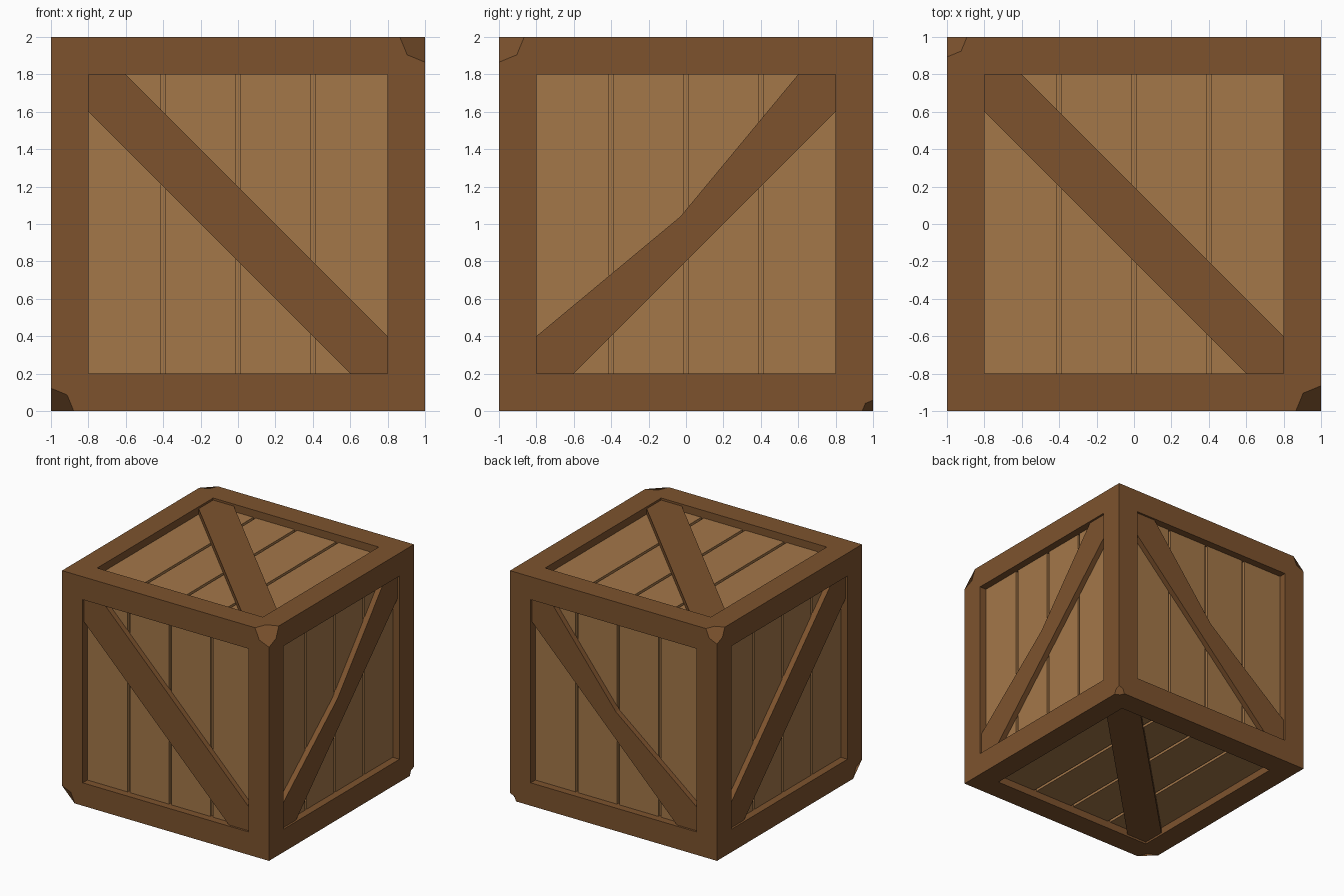
import bpy, bmesh
from mathutils import Vector

if "Cube" in bpy.data.objects:
    bpy.data.objects.remove(bpy.data.objects["Cube"])

FRAME = 0.2      # border width
FLOOR = 0.09     # depth of groove bottoms
PANEL = 0.065    # depth of plank faces
BRACE = 0.018    # depth of brace faces
GROOVE = 0.025   # gap between planks
C = Vector((0, 0, 1))


def material(name, rgb):
    m = bpy.data.materials.new(name)
    m.diffuse_color = (*rgb, 1)
    m.use_nodes = True
    m.node_tree.nodes["Principled BSDF"].inputs["Base Color"].default_value = m.diffuse_color
    return m


dark_wood = material("dark_wood", (0.205, 0.086, 0.027))
light_wood = material("light_wood", (0.37, 0.184, 0.066))


def finish(name, bm, *mats):
    bmesh.ops.recalc_face_normals(bm, faces=bm.faces[:])
    me = bpy.data.meshes.new(name)
    bm.to_mesh(me)
    bm.free()
    for m in mats:
        me.materials.append(m)
    ob = bpy.data.objects.new(name, me)
    bpy.context.collection.objects.link(ob)
    return ob


# Crate frame: cube with each side inset and pushed in
bm = bmesh.new()
bmesh.ops.create_cube(bm, size=2)
bmesh.ops.translate(bm, verts=bm.verts[:], vec=C)
sides = bm.faces[:]
bmesh.ops.inset_individual(bm, faces=sides, thickness=FRAME, use_even_offset=True)
floors = bmesh.ops.extrude_discrete_faces(bm, faces=sides)["faces"]
for f in floors:
    f.normal_update()
    f.material_index = 1
    bmesh.ops.translate(bm, verts=f.verts[:], vec=-f.normal * FLOOR)

# Chipped corners
for corner, size in (((1, -1, 2), 0.135), ((-1, -1, 0), 0.122),
                     ((1, 1, 0), 0.058), ((-1, 1, 2), 0.107)):
    v = min(bm.verts, key=lambda p: (p.co - Vector(corner)).length)
    bmesh.ops.bevel(bm, geom=[v], offset=size, offset_type='OFFSET',
                    segments=1, profile=0.5, affect='VERTICES', material=0)
finish("crate_frame", bm, dark_wood, light_wood)


def prism(bm, axes, outline, depth_out, depth_in):
    """Extruded outline lying on one side of the crate."""
    u, v, n = axes
    rings = [[bm.verts.new(C + u * a + v * b + n * (1 - d)) for a, b in outline]
             for d in (depth_out, depth_in)]
    bm.faces.new(rings[0])
    bm.faces.new(rings[1][::-1])
    k = len(outline)
    for i in range(k):
        j = (i + 1) % k
        bm.faces.new((rings[0][i], rings[1][i], rings[1][j], rings[0][j]))


X, Y, Z = Vector((1, 0, 0)), Vector((0, 1, 0)), Vector((0, 0, 1))
# side name: (axes, brace mirrored, worn point on the brace's upper edge)
SIDES = {
    "front": ((X, Z, -Y), False, None),
    "right": ((Y, Z, X), True, (0.03, 0.04)),
    "back": ((-X, Z, Y), False, (0.01, 0.03)),
    "left": ((-Y, Z, -X), True, None),
    "top": ((X, Y, Z), False, None),
    "bottom": ((-X, Y, -Z), False, None),
}
h = 1 - FRAME
for side, (axes, mirrored, worn) in SIDES.items():
    # Four planks with gaps
    bm = bmesh.new()
    for i in range(4):
        a = -h + 0.4 * i + (GROOVE / 2 if i > 0 else 0)
        b = -h + 0.4 * (i + 1) - (GROOVE / 2 if i < 3 else 0)
        prism(bm, axes, [(a, -h), (b, -h), (b, h), (a, h)], PANEL, FLOOR + 0.01)
    finish(side + "_planks", bm, light_wood)

    # Diagonal brace
    outline = [(-h, h), (-h, h - 0.2), (h - 0.2, -h), (h, -h), (h, -h + 0.2)]
    outline += ([worn] if worn else []) + [(-h + 0.2, h)]
    if mirrored:
        outline = [(-a, b) for a, b in outline]
    bm = bmesh.new()
    prism(bm, axes, outline, BRACE, PANEL + 0.005)
    finish(side + "_brace", bm, dark_wood)
